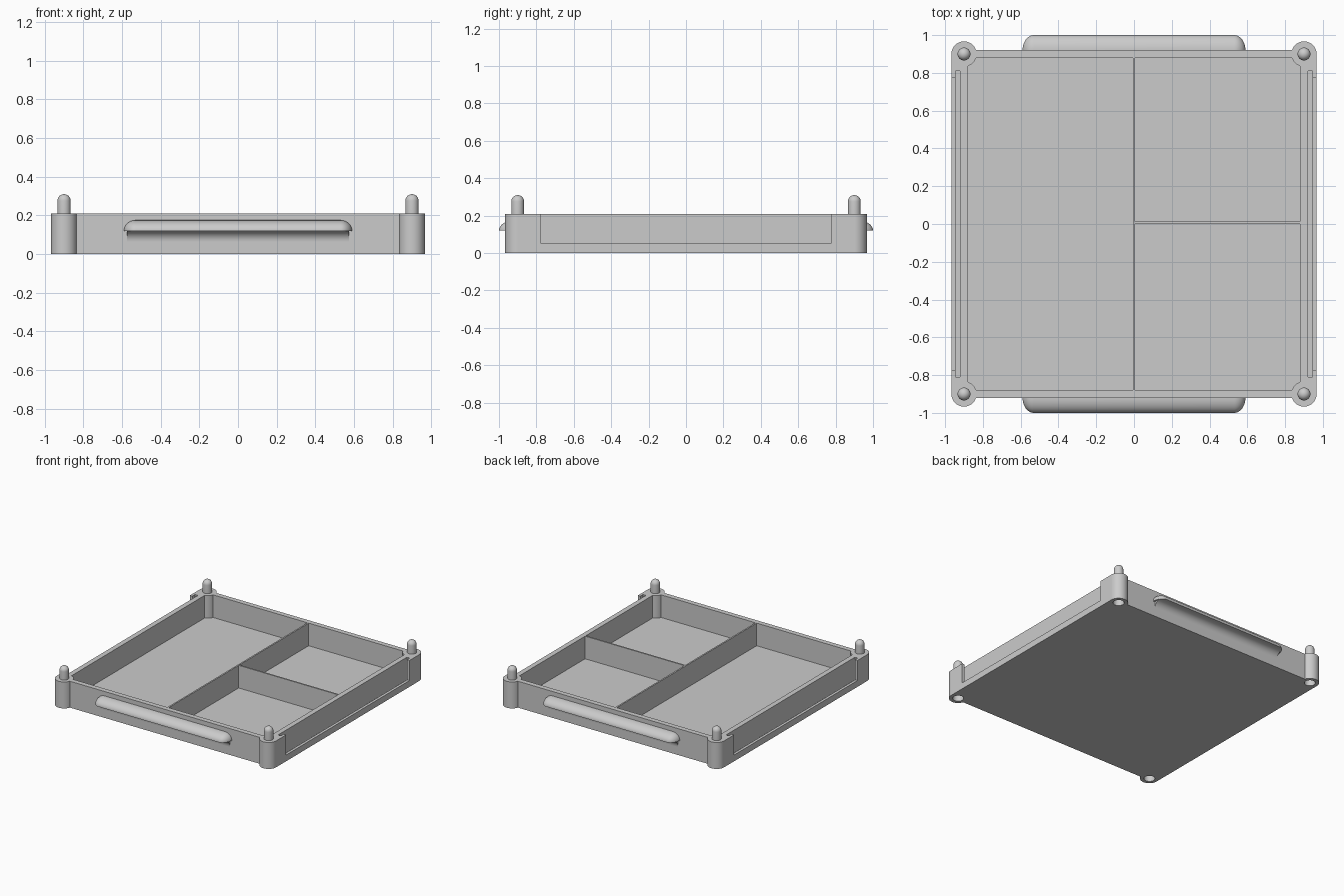
import bpy, bmesh, math
from mathutils import Vector, Matrix

cube = bpy.data.objects.get("Cube")
if cube:
    bpy.data.objects.remove(cube, do_unlink=True)

# One plain grey material
GREY = (0.6, 0.6, 0.6, 1.0)
grey = bpy.data.materials.new("matte_grey")
grey.use_nodes = True
grey.diffuse_color = GREY
bsdf = grey.node_tree.nodes["Principled BSDF"]
bsdf.inputs["Base Color"].default_value = GREY
bsdf.inputs["Roughness"].default_value = 0.6

HEIGHT, FLOOR = 0.21, 0.03
SIDE_X, WALL_Y, INNER = 0.967, 0.92, 0.88
POST, POST_R = 0.90, 0.067


def finish(name, bm):
    """Turn a bmesh into a named object with clean normals."""
    bmesh.ops.remove_doubles(bm, verts=bm.verts, dist=0.0001)
    bmesh.ops.recalc_face_normals(bm, faces=bm.faces)
    mesh = bpy.data.meshes.new(name)
    bm.to_mesh(mesh)
    bm.free()
    obj = bpy.data.objects.new(name, mesh)
    bpy.context.collection.objects.link(obj)
    mesh.materials.append(grey)
    return obj


def smooth(obj):
    bpy.ops.object.select_all(action='DESELECT')
    obj.select_set(True)
    bpy.context.view_layer.objects.active = obj
    bpy.ops.object.shade_smooth_by_angle(angle=math.radians(35))


def loft(name, rings, mirror_y=1):
    """Skin a row of closed rings and cap both ends."""
    bm = bmesh.new()
    rows = [[bm.verts.new((x, y * mirror_y, z)) for x, y, z in r] for r in rings]
    n = len(rows[0])
    for a, b in zip(rows, rows[1:]):
        for i in range(n):
            j = (i + 1) % n
            bm.faces.new((a[i], a[j], b[j], b[i]))
    bm.faces.new(rows[0])
    bm.faces.new(rows[-1])
    return finish(name, bm)


def prism(name, outline, z0, z1):
    return loft(name, [[(x, y, z) for x, y in outline] for z in (z0, z1)])


def box(name, x0, x1, y0, y1, z0, z1):
    return prism(name, [(x0, y0), (x1, y0), (x1, y1), (x0, y1)], z0, z1)


def cut(target, cutter):
    """Subtract the cutter from the target, then discard it."""
    cutter.hide_render = True
    mod = target.modifiers.new("cut", 'BOOLEAN')
    mod.operation, mod.solver, mod.object = 'DIFFERENCE', 'EXACT', cutter
    bpy.context.view_layer.objects.active = target
    bpy.ops.object.modifier_apply(modifier=mod.name)
    bpy.data.objects.remove(cutter, do_unlink=True)


# Tray body: block with stepped corners that hide inside the posts
quarter = [(SIDE_X, POST), (POST, POST), (POST, WALL_Y)]
outline = []
for sx, sy in ((1, 1), (-1, 1), (-1, -1), (1, -1)):
    pts = [(x * sx, y * sy) for x, y in quarter]
    outline += pts if sx * sy > 0 else pts[::-1]
tray = prism("tray_body", outline, 0, HEIGHT)

# Three compartments, leaving thin dividers between them
TOP, HALF = 0.3, 0.006
cut(tray, box("long_pocket", -INNER, -HALF, -INNER, INNER, FLOOR, TOP))
cut(tray, box("back_pocket", HALF, INNER, 2 * HALF, INNER, FLOOR, TOP))
cut(tray, box("front_pocket", HALF, INNER, -INNER, 0, FLOOR, TOP))

# Label slot and open window in each side wall
for s in (-1, 1):
    slot = sorted((s * 0.92, s * 0.945))
    window = sorted((s * 0.93, s * 1.1))
    cut(tray, box("label_slot", *slot, -0.81, 0.81, FLOOR, TOP))
    cut(tray, box("label_window", *window, -0.775, 0.775, 0.05, TOP))

# Clear the corners so the hollow posts can sit in them
for sx in (-1, 1):
    for sy in (-1, 1):
        ring = [(sx * POST + 0.055 * math.cos(math.tau * i / 24),
                 sy * POST + 0.055 * math.sin(math.tau * i / 24)) for i in range(24)]
        cut(tray, prism("post_clearance", ring, -0.1, TOP))

# Corner posts: socket underneath, domed peg on top
PEG_R, SOCKET_R, PEG_TOP = 0.034, 0.04, 0.31
profile = [(0, 0.12), (SOCKET_R, 0.12), (SOCKET_R, 0), (POST_R, 0),
           (POST_R, HEIGHT), (PEG_R, HEIGHT)]
for i in range(9):
    a = math.pi / 2 * i / 8
    profile.append((PEG_R * math.cos(a), PEG_TOP - PEG_R * (1 - math.sin(a))))
for sx, side in ((1, "left"), (-1, "right")):
    for sy, end in ((-1, "front"), (1, "back")):
        bm = bmesh.new()
        vs = [bm.verts.new((r, 0, z)) for r, z in profile]
        edges = [bm.edges.new(p) for p in zip(vs, vs[1:])]
        bmesh.ops.spin(bm, geom=vs + edges, cent=(0, 0, 0), axis=(0, 0, 1),
                       angle=math.tau, steps=48, use_duplicate=False)
        bmesh.ops.transform(bm, matrix=Matrix.Translation(Vector((sx * POST, sy * POST, 0))),
                            verts=bm.verts)
        smooth(finish(f"{end}_{side}_post", bm))

# Pull handles: rounded lip with a hollow cove below it
LIP_Z, REACH, RISE, END, LENGTH = 0.12, 0.08, 0.055, 0.06, 0.59
STEPS = 12
arc = [math.pi / 2 * i / STEPS for i in range(STEPS + 1)]
stations = [(-LENGTH + END * (1 - math.cos(a)), max(math.sin(a), 0.01)) for a in arc]
stations += [(-x, s) for x, s in reversed(stations)]
for sy, end in ((-1, "front"), (1, "back")):
    rings = []
    for x, s in stations:
        ring = [(x, WALL_Y + REACH * s * math.cos(a), LIP_Z + RISE * s * math.sin(a)) for a in arc]
        ring += [(x, WALL_Y - 0.01, LIP_Z + RISE * s), (x, WALL_Y - 0.01, LIP_Z)]
        rings.append(ring)
    smooth(loft(f"{end}_handle", rings, sy))
    cove = [(WALL_Y + RISE * (1 - math.cos(a)), LIP_Z - RISE * (1 - math.sin(a))) for a in arc]
    cove += [(WALL_Y - 0.01, LIP_Z), (WALL_Y - 0.01, LIP_Z - RISE)]
    smooth(loft(f"{end}_handle_cove", [[(x, y, z) for y, z in cove] for x in (-0.575, 0.575)], sy))
